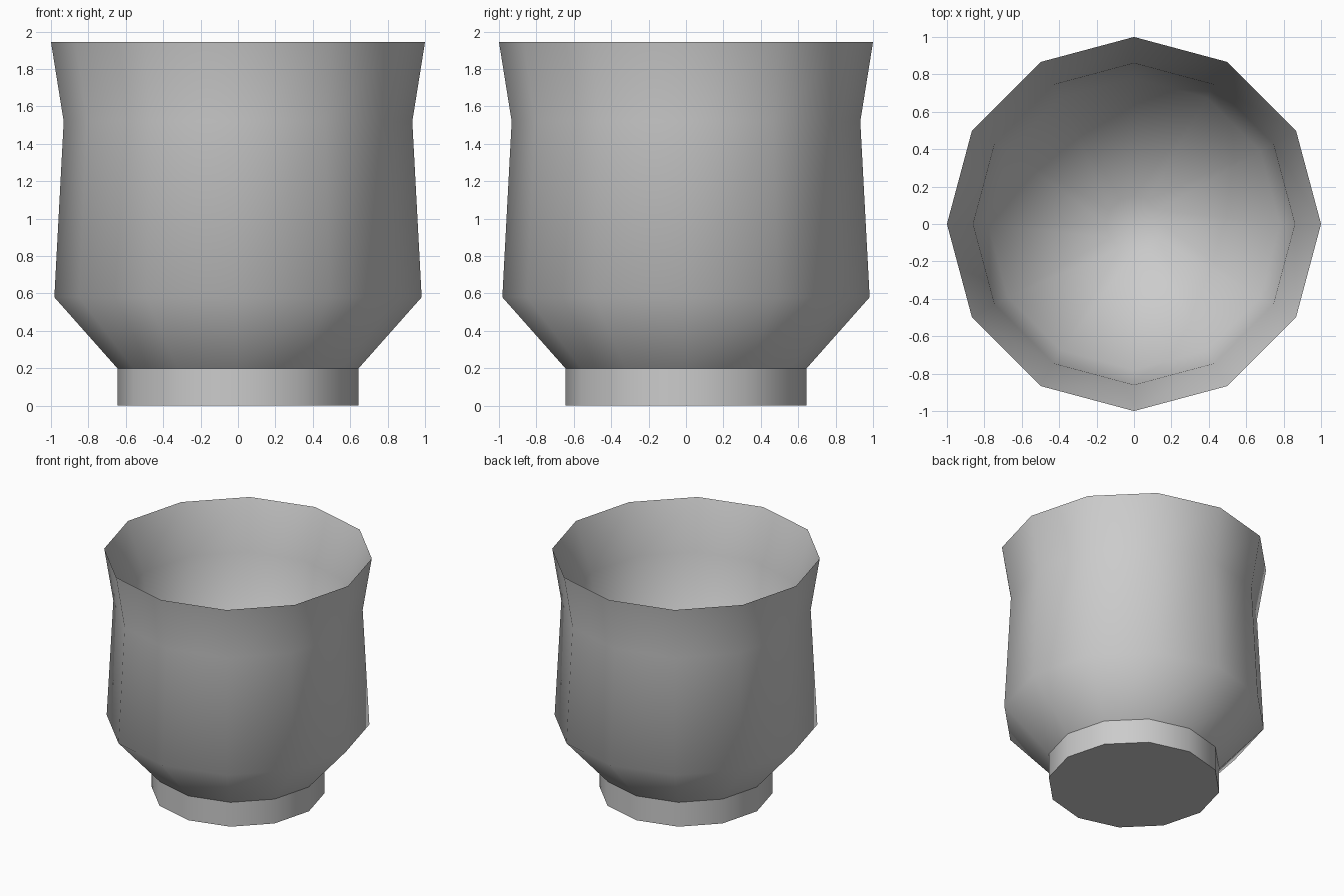
import bpy
import bmesh
from math import cos, sin, tau, radians

SIDES = 12

cube = bpy.data.objects.get("Cube")
if cube:
    bpy.data.objects.remove(cube, do_unlink=True)

# Single plain grey
grey = bpy.data.materials.new("light grey")
grey.use_nodes = True
colour = (0.6, 0.6, 0.6, 1)
grey.diffuse_color = colour
grey.node_tree.nodes["Principled BSDF"].inputs["Base Color"].default_value = colour


def lathe(name, profile, cap_start, cap_end):
    """Turn (radius, height) points into a surface, closing the chosen ends."""
    bm = bmesh.new()
    rings = [[bm.verts.new((r * cos(tau * i / SIDES), r * sin(tau * i / SIDES), z))
              for i in range(SIDES)] for r, z in profile]
    for low, high in zip(rings, rings[1:]):
        for i in range(SIDES):
            j = (i + 1) % SIDES
            bm.faces.new((low[i], low[j], high[j], high[i]))
    if cap_start:
        bm.faces.new(rings[0][::-1])
    if cap_end:
        bm.faces.new(rings[-1])
    mesh = bpy.data.meshes.new(name)
    bm.to_mesh(mesh)
    bm.free()
    mesh.materials.append(grey)
    obj = bpy.data.objects.new(name, mesh)
    bpy.context.collection.objects.link(obj)
    bpy.ops.object.select_all(action='DESELECT')
    obj.select_set(True)
    bpy.context.view_layer.objects.active = obj
    bpy.ops.object.shade_smooth_by_angle(angle=radians(70))


# Foot under the cup
lathe("foot", [(0.645, 0), (0.645, 0.2)], True, False)

# Cup wall: up the outside, over the thin rim and down the inside to the floor
outside = [(0.645, 0.2), (0.982, 0.58), (0.932, 1.52), (1, 1.945)]
inside = [(0.86, 1.56), (0.78, 0.72), (0.15, 0.33)]
lathe("cup", outside + inside, False, True)
